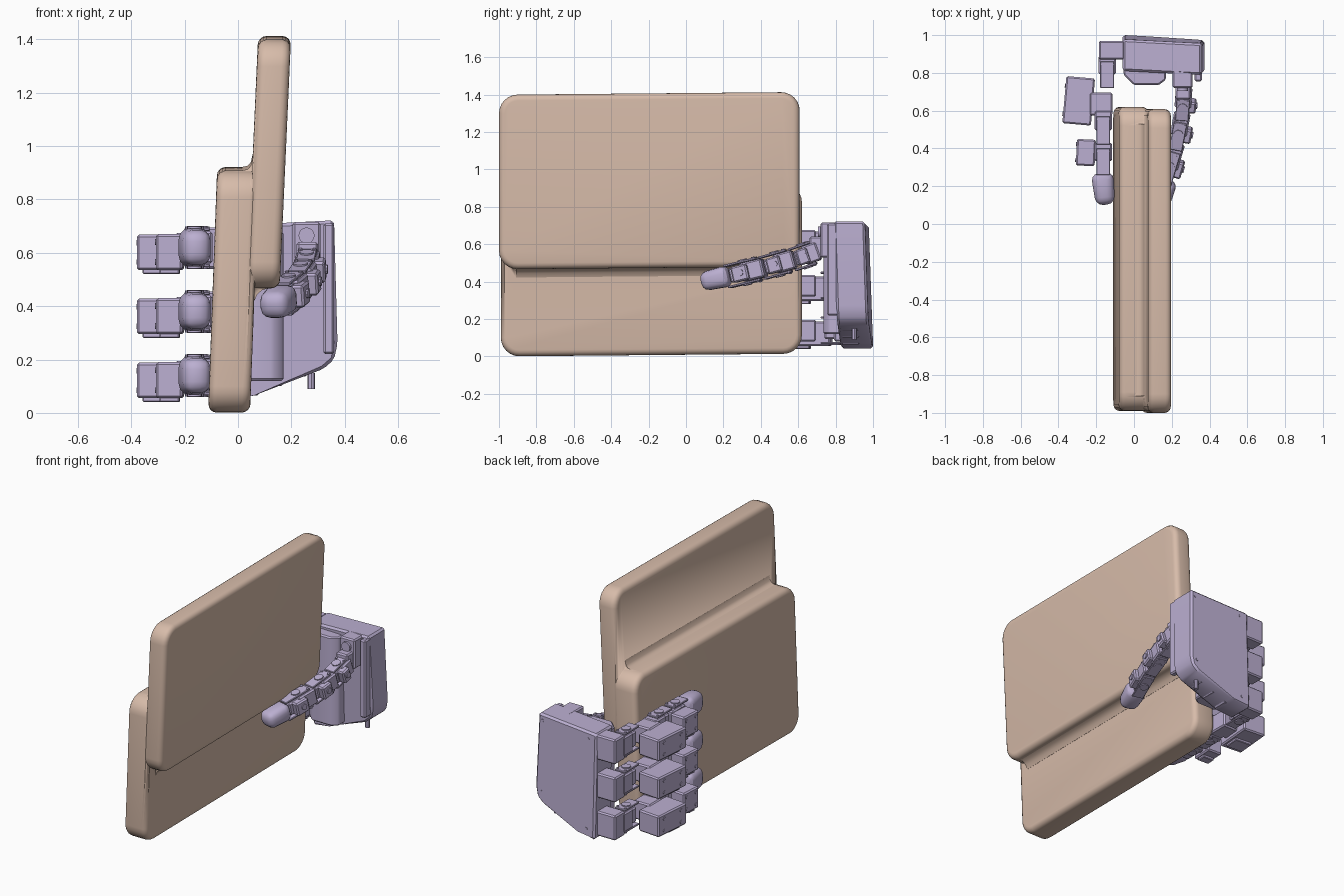
import bpy, bmesh, math
from mathutils import Matrix, Vector

if "Cube" in bpy.data.objects:
    bpy.data.objects.remove(bpy.data.objects["Cube"])

I = Matrix.Identity(4)


def material(name, col):
    m = bpy.data.materials.new(name)
    m.diffuse_color = (*col, 1)
    m.use_nodes = True
    m.node_tree.nodes["Principled BSDF"].inputs["Base Color"].default_value = m.diffuse_color
    return m


TAN = material("tan", (0.68, 0.50, 0.40))
LILAC = material("lilac", (0.50, 0.43, 0.64))


def finish(bm, name, mat, angle=30):
    bmesh.ops.recalc_face_normals(bm, faces=bm.faces)
    me = bpy.data.meshes.new(name)
    bm.to_mesh(me)
    bm.free()
    ob = bpy.data.objects.new(name, me)
    bpy.context.collection.objects.link(ob)
    me.materials.append(mat)
    bpy.ops.object.select_all(action='DESELECT')
    ob.select_set(True)
    bpy.context.view_layer.objects.active = ob
    bpy.ops.object.shade_smooth_by_angle(angle=math.radians(angle))
    return ob


def prism(bm, pts, place, lo, hi, bev=0.0):
    """Extrude a 2D outline; place(u, v, depth) returns the 3D point."""
    rings = [[bm.verts.new(place(u, v, d)) for u, v in pts] for d in (lo, hi)]
    n = len(pts)
    fs = [bm.faces.new(rings[0][::-1]), bm.faces.new(rings[1])]
    for i in range(n):
        j = (i + 1) % n
        fs.append(bm.faces.new((rings[0][i], rings[0][j], rings[1][j], rings[1][i])))
    if bev:
        bmesh.ops.bevel(bm, geom=list({e for f in fs for e in f.edges}), offset=bev,
                        segments=1, affect='EDGES', profile=0.5)


def box(bm, lo, hi, m=I, bev=0.008, seg=1, taper=1.0):
    vs = bmesh.ops.create_cube(bm, size=1)['verts']
    lo, hi = Vector(lo), Vector(hi)
    c, s = (lo + hi) / 2, hi - lo
    for v in vs:
        t = taper if v.co.y < 0 else 1
        v.co = m @ Vector((c.x + v.co.x * s.x * t, c.y + v.co.y * s.y, c.z + v.co.z * s.z * t))
    if bev:
        bmesh.ops.bevel(bm, geom=list({e for v in vs for e in v.link_edges}), offset=bev,
                        segments=seg, affect='EDGES', profile=0.5)


def disc(bm, c, r, depth, m=I, axis='Z', n=16):
    rot = {'Z': I, 'X': Matrix.Rotation(math.pi / 2, 4, 'Y'), 'Y': Matrix.Rotation(math.pi / 2, 4, 'X')}[axis]
    bmesh.ops.create_cone(bm, cap_ends=True, segments=n, radius1=r, radius2=r, depth=depth,
                          matrix=m @ Matrix.Translation(c) @ rot)


# ---- Stepped board: two overlapping rounded slabs with filleted joints ----
def slab(name, x0, x1, y0, y1, z0, z1, slope, R=0.10, r=0.032):
    bm = bmesh.new()
    N, rings = 4, []
    prof = [(r * (1 - math.sin(a)), x0 + r * (1 - math.cos(a))) for a in [i * math.pi / 2 / N for i in range(N + 1)]]
    prof += [(i, x0 + x1 - x) for i, x in reversed(prof)]
    for ins, x in prof:
        ring = []
        for k, (sy, sz) in enumerate([(1, 1), (-1, 1), (-1, -1), (1, -1)]):
            cy = y1 - R if sy > 0 else y0 + R
            cz = z1 - R if sz > 0 else z0 + R
            for i in range(7):
                a = (k + i / 6) * math.pi / 2
                y, z = cy + (R - ins) * math.cos(a), cz + (R - ins) * math.sin(a)
                ring.append(bm.verts.new((x + slope * z, y, z + 0.009 * y)))
        rings.append(ring)
    for a, b in zip(rings, rings[1:]):
        for i in range(len(a)):
            j = (i + 1) % len(a)
            bm.faces.new((a[i], a[j], b[j], b[i]))
    bm.faces.new(rings[0])
    bm.faces.new(rings[-1])
    return finish(bm, name, TAN, 40)


def fillet(name, pts):
    bm = bmesh.new()
    prism(bm, pts, lambda u, v, d: (u, d, v + 0.009 * d), -0.91, 0.53)
    return finish(bm, name, TAN, 40)


board = slab("stepped_board", -0.112, 0.045, -0.99, 0.62, 0.009, 0.917, 0.037)
extras = [slab("upper_slab", 0.012, 0.135, -1.0, 0.608, 0.475, 1.408, 0.045),
          fillet("upper_fillet", [(0.065, 0.88), (0.065, 0.97), (0.055, 0.965), (0.048, 0.935), (0.035, 0.921), (0.0, 0.914), (0.0, 0.88)]),
          fillet("lower_fillet", [(0.04, 0.53), (0.04, 0.43), (0.062, 0.43), (0.072, 0.452), (0.09, 0.468), (0.12, 0.478), (0.12, 0.53)])]
for e in extras:
    mod = board.modifiers.new("join", 'BOOLEAN')
    mod.operation, mod.object, mod.solver = 'UNION', e, 'EXACT'
    bpy.context.view_layer.objects.active = board
    bpy.ops.object.modifier_apply(modifier=mod.name)
    bpy.data.objects.remove(e)

# ---- Palm housing ----
bm = bmesh.new()


def tilt(u, v, d):
    return (u, d + 0.035 * (0.4 - v) - 0.05 * (u - 0.15), v)


prism(bm, [(-0.06, 0.70), (0.36, 0.722), (0.373, 0.26), (0.36, 0.20), (0.32, 0.165), (0.06, 0.065), (-0.06, 0.04)],
      tilt, 0.81, 0.978, 0.012)
prism(bm, [(-0.055, 0.79), (0.0, 0.735), (0.13, 0.735), (0.17, 0.765), (0.17, 0.85), (-0.055, 0.85)],
      lambda u, v, d: (u, v, d), 0.12, 0.68, 0.008)
box(bm, (0.32, 0.755, 0.22), (0.36, 0.84, 0.71))
for i in range(3):
    box(bm, (0.02 + 0.09 * i, 0.83, 0.065 + 0.036 * i), (0.08 + 0.09 * i, 0.93, 0.15))
disc(bm, (0.275, 0.90, 0.12), 0.014, 0.06, n=8)
for x, z in [(0.0, 0.66), (0.33, 0.68), (0.0, 0.1), (0.33, 0.24)]:
    disc(bm, tilt(x, z, 0.978), 0.009, 0.006, axis='Y', n=8)
finish(bm, "palm", LILAC)


# ---- Jointed link: servo body, two bracket cheeks, hinge discs and screws ----
def link(bm, m, y0, y1, w=0.045, h=0.06):
    n = y0 + 0.35 * (y1 - y0)
    box(bm, (-w, n, -h), (w, y1, h), m)
    box(bm, (-w * 0.7, y0, -h * 0.8), (w * 0.7, n + 0.01, h * 0.8), m)
    for s in (-1, 1):
        box(bm, (-w * 0.8, y0 - 0.02, s * (h + 0.008) - 0.006), (w * 0.8, y1 - 0.03, s * (h + 0.008) + 0.006), m, 0.003)
        disc(bm, (0, (y0 + y1) / 2 - 0.015, s * (h + 0.014)), w * 0.6, 0.012, m)
        for sx in (-1, 1):
            disc(bm, (sx * w * 0.6, y1 - 0.045, s * (h + 0.015)), 0.008, 0.008, m, n=8)


def servo(bm, m, w, l, z0, z1):
    box(bm, (-w, -l, z0), (w, l, z1), m)
    box(bm, (-w * 0.75, -l * 0.7, z0 - 0.015), (w * 0.75, l * 0.1, z0 + 0.01), m, 0.004)
    for sy in (-0.6, 0.6):
        for z in (z0 + 0.03, z1 - 0.03):
            disc(bm, (-w, l * sy, z), 0.011, 0.008, m, 'X', 8)


# ---- Three fingers along the -x face ----
for name, zc in [("upper_finger", 0.62), ("middle_finger", 0.38), ("lower_finger", 0.14)]:
    bm = bmesh.new()
    T = Matrix.Translation
    at = lambda x, y, a=0: T((x, y, zc)) @ Matrix.Rotation(math.radians(a), 4, 'Z')
    box(bm, (-0.185, 0.87, zc - 0.08), (-0.05, 0.97, zc + 0.075))           # knuckle mount
    link(bm, at(-0.142, 0), 0.74, 0.89, 0.046, 0.06)
    servo(bm, at(-0.293, 0.652, -5), 0.076, 0.125, -0.085, 0.048)          # outer servo
    box(bm, (-0.235, 0.575, zc - 0.06), (-0.115, 0.695, zc + 0.055))
    link(bm, at(-0.163, 0), 0.44, 0.60, 0.046, 0.06)
    servo(bm, at(-0.255, 0.378, -3), 0.05, 0.07, -0.085, 0.05)             # inner servo
    link(bm, at(-0.163, 0), 0.28, 0.43, 0.046, 0.058)
    box(bm, (-0.065, -0.085, -0.075), (0.055, 0.085, 0.075),
        at(-0.155, 0.187, 6), 0.04, 3, 0.84)                               # fingertip
    finish(bm, name, LILAC)

# ---- Thumb, curving in from the palm to the board's step ----
bm = bmesh.new()


def frame(a, b):
    y = (Vector(b) - Vector(a)).normalized()
    x = y.cross(Vector((0, 0, 1))).normalized()
    m = Matrix((x, y, x.cross(y))).transposed().to_4x4()
    return Matrix.Translation(a) @ m, (Vector(b) - Vector(a)).length


path = [(0.128, 0.085, 0.395), (0.17, 0.235, 0.43), (0.225, 0.42, 0.475), (0.255, 0.58, 0.52), (0.265, 0.71, 0.565)]
m, L = frame(path[0], path[1])
box(bm, (-0.063, 0, -0.055), (0.063, L, 0.06), m, 0.038, 3, 0.85)
for a, b in zip(path[1:], path[2:]):
    m, L = frame(a, b)
    link(bm, m, 0.005, L, 0.044, 0.05)
    box(bm, (0.02, L * 0.15, -0.045), (0.07, L * 0.6, 0.04), m)             # outer servo lug
    disc(bm, (0.072, L * 0.4, 0), 0.018, 0.01, m, 'X', 10)
box(bm, (0.205, 0.72, 0.53), (0.31, 0.87, 0.715))                           # thumb mount
box(bm, (0.22, 0.66, 0.53), (0.30, 0.74, 0.64))
disc(bm, (0.257, 0.715, 0.665), 0.03, 0.02, axis='Y')
finish(bm, "thumb", LILAC)
